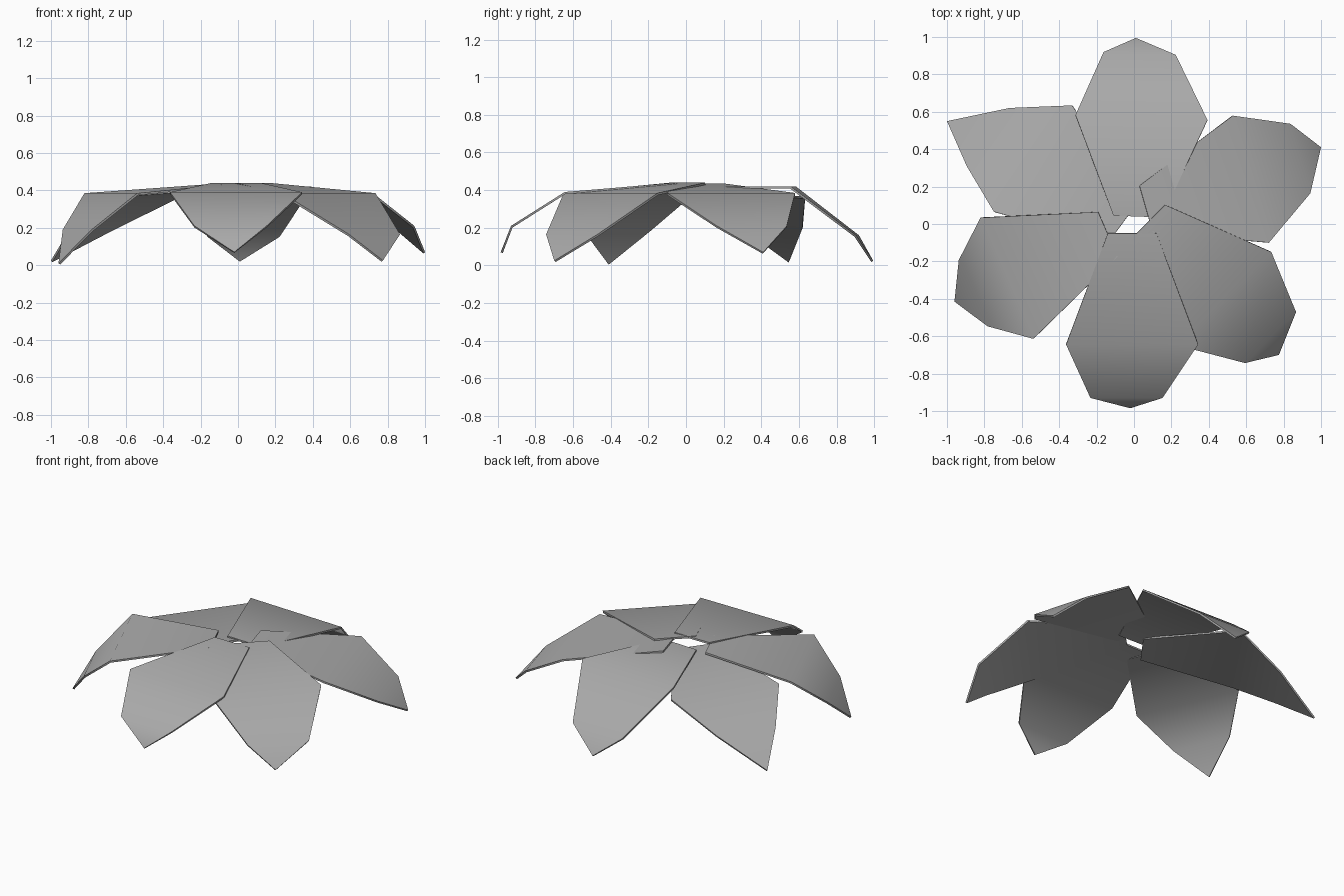
import bpy
import bmesh
from mathutils import Vector

cube = bpy.data.objects.get("Cube")
if cube:
    bpy.data.objects.remove(cube)

# Single plain grey for every petal
GREY = (0.4, 0.4, 0.4, 1.0)
material = bpy.data.materials.new("petal grey")
material.use_nodes = True
material.diffuse_color = GREY
material.node_tree.nodes["Principled BSDF"].inputs["Base Color"].default_value = GREY

# Half widths at the base, the widest point and the shoulder
HALF_WIDTHS = (0.13, 0.353, 0.193)
THICKNESS = 0.012

# Drooping midribs: base, widest point, shoulder, tip
MIDRIBS = {
    "back_petal": ((0.02, 0.04, 0.42), (0.04, 0.57, 0.42),
                   (0.03, 0.912, 0.16), (0.01, 0.995, 0.025)),
    "front_petal": ((-0.01, -0.05, 0.44), (-0.01, -0.645, 0.39),
                    (-0.04, -0.93, 0.21), (-0.02, -0.985, 0.07)),
    "left_back_petal": ((0.065, 0.08, 0.435), (0.625, 0.24, 0.385),
                        (0.89, 0.35, 0.21), (1.0, 0.41, 0.07)),
    "left_front_petal": ((0.075, 0.01, 0.44), (0.485, -0.4, 0.385),
                         (0.73, -0.607, 0.165), (0.775, -0.7, 0.025)),
    "right_back_petal": ((-0.065, 0.0, 0.415), (-0.54, 0.35, 0.365),
                         (-0.78, 0.465, 0.2), (-1.0, 0.55, 0.025)),
    "right_front_petal": ((-0.14, -0.055, 0.43), (-0.68, -0.29, 0.385),
                          (-0.86, -0.37, 0.19), (-0.96, -0.415, 0.01)),
}


def make_petal(name, midrib):
    """Sweep the shared widths along a midrib and close it with a pointed tip."""
    base, wide, shoulder, tip = map(Vector, midrib)
    along = (wide - base).to_2d().normalized()
    side = Vector((-along.y, along.x, 0))

    bm = bmesh.new()
    rows = []
    for centre, half in zip((base, wide, shoulder), HALF_WIDTHS):
        rows.append((bm.verts.new(centre + side * half),
                     bm.verts.new(centre - side * half)))
    for (left, right), (next_left, next_right) in zip(rows, rows[1:]):
        bm.faces.new((left, right, next_right, next_left))
    bm.faces.new((*rows[-1], bm.verts.new(tip)))

    mesh = bpy.data.meshes.new(name)
    bm.to_mesh(mesh)
    bm.free()
    mesh.materials.append(material)
    petal = bpy.data.objects.new(name, mesh)
    bpy.context.collection.objects.link(petal)

    # Thin sheet with its top surface on the midrib
    sheet = petal.modifiers.new("Sheet", "SOLIDIFY")
    sheet.thickness = THICKNESS
    sheet.offset = -1

    # Apply the thickness so the rim stays sharp and the folds stay soft
    bpy.ops.object.select_all(action="DESELECT")
    petal.select_set(True)
    bpy.context.view_layer.objects.active = petal
    bpy.ops.object.modifier_apply(modifier=sheet.name)
    bpy.ops.object.shade_smooth_by_angle(angle=1.1)


for petal_name, petal_midrib in MIDRIBS.items():
    make_petal(petal_name, petal_midrib)
